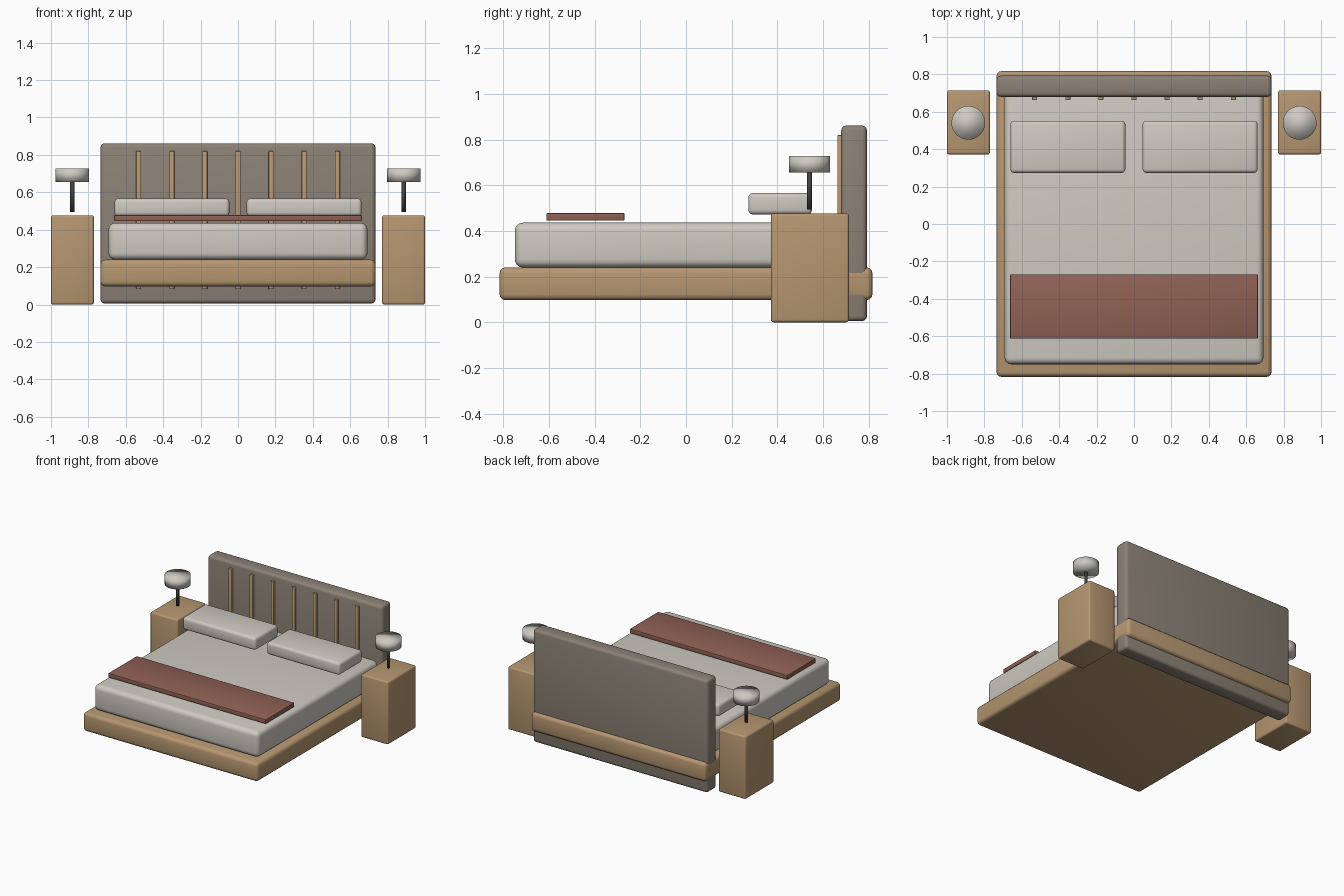
import bpy

if "Cube" in bpy.data.objects:
    bpy.data.objects.remove(bpy.data.objects["Cube"])


def material(name, rgb):
    m = bpy.data.materials.new(name)
    m.diffuse_color = (*rgb, 1)
    m.use_nodes = True
    m.node_tree.nodes["Principled BSDF"].inputs["Base Color"].default_value = m.diffuse_color
    return m


wood = material("wood", (0.47, 0.31, 0.165))
taupe = material("taupe_fabric", (0.26, 0.22, 0.18))
linen = material("linen", (0.62, 0.59, 0.54))
rust = material("rust_fabric", (0.28, 0.12, 0.09))
metal = material("dark_metal", (0.05, 0.05, 0.05))


def box(name, x, y, z, mat, bevel=0.0, segments=3):
    """Box from (min, max) ranges, with rounded edges."""
    bpy.ops.mesh.primitive_cube_add(
        size=1, location=[(a + b) / 2 for a, b in (x, y, z)])
    o = bpy.context.object
    o.name = name
    o.scale = [b - a for a, b in (x, y, z)]
    bpy.ops.object.transform_apply(location=False, rotation=False, scale=True)
    o.data.materials.append(mat)
    if bevel:
        b = o.modifiers.new("round_edges", 'BEVEL')
        b.width, b.segments = bevel, segments
        bpy.ops.object.modifier_apply(modifier=b.name)
        bpy.ops.object.shade_smooth_by_angle()
    return o


def cylinder(name, x, y, z, radius, mat):
    bpy.ops.mesh.primitive_cylinder_add(
        vertices=32, radius=radius, depth=z[1] - z[0],
        location=(x, y, (z[0] + z[1]) / 2))
    o = bpy.context.object
    o.name = name
    o.data.materials.append(mat)
    bpy.ops.object.shade_smooth()
    return o


# Bed base, headboard and mattress
box("bed_frame", (-0.735, 0.735), (-0.817, 0.817), (0.097, 0.24), wood, 0.025)
box("headboard", (-0.735, 0.735), (0.68, 0.793), (0.005, 0.862), taupe, 0.022)
box("mattress", (-0.692, 0.692), (-0.75, 0.75), (0.24, 0.436), linen, 0.035, 4)

# Headboard slats
for i in range(7):
    x = (i - 3) * 0.177
    box(f"headboard_slat_{i + 1}", (x - 0.0135, x + 0.0135), (0.663, 0.69),
        (0.082, 0.82), wood, 0.004, 2)

# Folded throw across the foot of the bed
box("throw_blanket", (-0.662, 0.662), (-0.612, -0.27), (0.446, 0.478), rust, 0.003, 2)

# Left and right: pillow, nightstand, lamp
for s, side in ((-1, "left"), (1, "right")):
    def span(a, b):
        return tuple(sorted((s * a, s * b)))

    box(f"pillow_{side}", span(0.046, 0.661), (0.273, 0.552), (0.472, 0.567), linen, 0.02)
    box(f"nightstand_{side}", span(0.77, 1.0), (0.372, 0.714), (0.0, 0.477), wood, 0.012)
    cylinder(f"lamp_stem_{side}", s * 0.886, 0.541, (0.494, 0.662), 0.011, metal)
    cylinder(f"lamp_shade_{side}", s * 0.886, 0.541, (0.656, 0.728), 0.09, linen)
